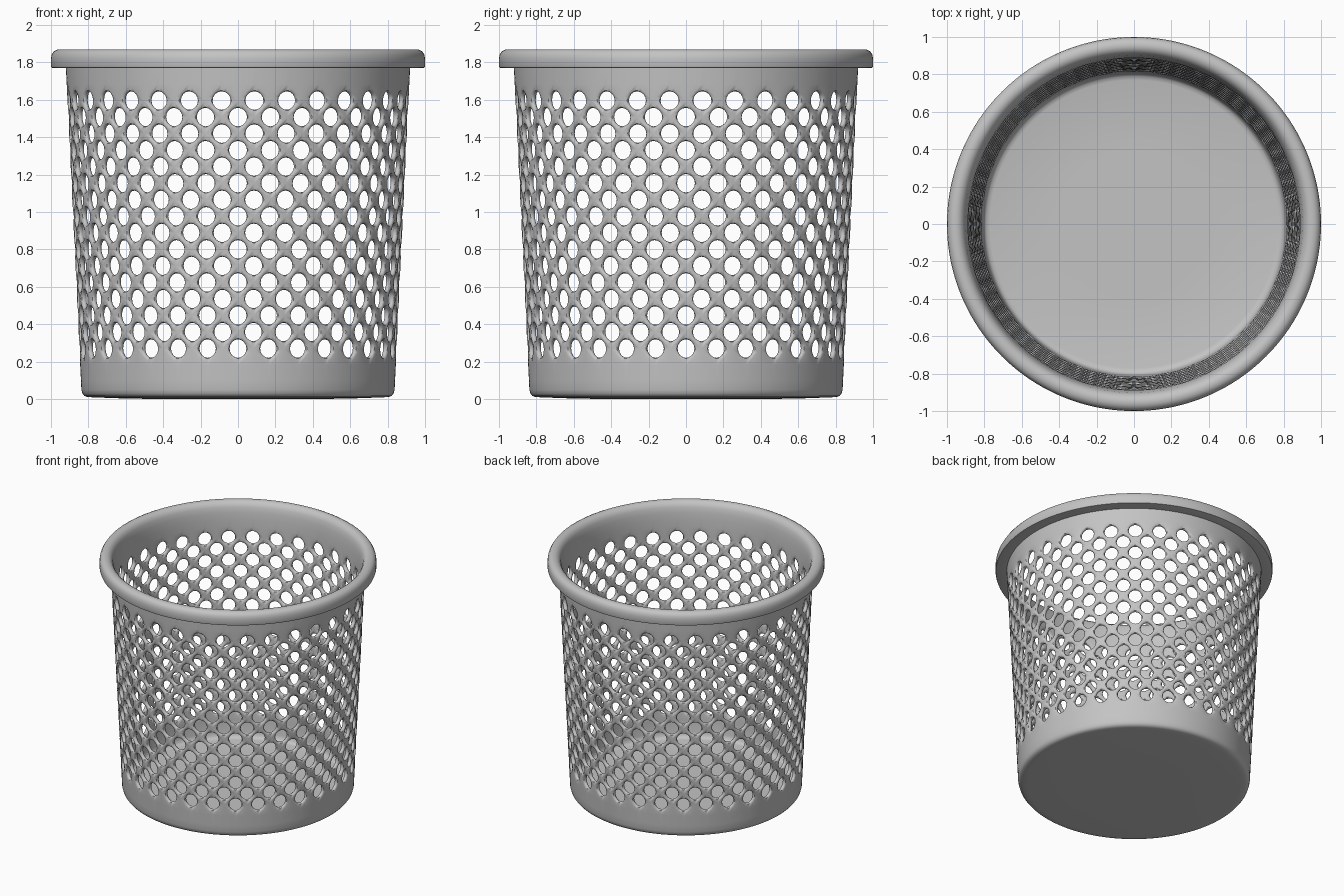
import bpy, bmesh, math

if "Cube" in bpy.data.objects:
    bpy.data.objects.remove(bpy.data.objects["Cube"])

COLS, ROWS, SUB = 32, 16, 4          # holes per row, rows, points per quarter hole
Z0, DZ = 0.27, 0.0884                # lowest row height, row spacing
HALF = math.pi / COLS                # half the angle between holes
THICK = 0.03
Z_LOW, Z_HIGH = Z0 - DZ, Z0 + ROWS * DZ
SEGS = COLS * 2 * SUB


def radius(z):
    return 0.835 + 0.085 * z / 1.77


bm = bmesh.new()


def vert(r, a, z):
    return bm.verts.new((r * math.cos(a), r * math.sin(a), z))


def wall(a, z, depth):
    return vert(radius(z) - depth, a, z)


def grid(rings, closed=True):
    """Join neighbouring rows of vertices with quads."""
    n = len(rings[0])
    for p, q in zip(rings, rings[1:]):
        for i in range(n if closed else n - 1):
            j = (i + 1) % n
            bm.faces.new((p[i], p[j], q[j], q[i]))


def diamond(k):
    """Point k on the outline of a diamond cell, in -1..1 units."""
    q, t = divmod(k, SUB)
    t /= SUB
    return [(1 - t, t), (-t, 1 - t), (t - 1, -t), (t, t - 1)][q]


def hole_cell(a, z):
    """One diamond of lattice with a round-edged hole through it."""
    n = 4 * SUB
    rings = []
    for scale, depth in [(None, 0), (1.09, 0.003), (1.0, 0.011),
                         (1.0, 0.019), (1.09, 0.027), (None, THICK)]:
        ring = []
        for k in range(n):
            if scale is None:
                u, v = diamond(k)
                ring.append(wall(a + u * HALF, z + v * DZ, depth))
            else:
                t = 2 * math.pi * k / n
                ring.append(wall(a + 0.0545 * scale * math.cos(t),
                                 z + 0.0495 * scale * math.sin(t), depth))
        rings.append(ring)
    grid(rings)


def lathe(profile):
    grid([[vert(r, -math.pi / 2 + 2 * math.pi * i / SEGS, z) for i in range(SEGS)]
          for r, z in profile])


def zigzag_fill(z_edge, z_row, shift):
    """Fill between the lattice's zigzag border and a straight ring."""
    for depth in (0, THICK):
        edge, ring = [], []
        for i in range(SEGS):
            a = -math.pi / 2 + shift + i * HALF / SUB
            t = (i % (2 * SUB)) / SUB
            s = 1 - abs(t - 1)
            edge.append(wall(a, z_edge + (z_row - z_edge) * s, depth))
            ring.append(wall(a, z_edge, depth))
        grid([edge, ring])


# perforated wall
for row in range(ROWS):
    for col in range(COLS):
        hole_cell(-math.pi / 2 + (2 * col + row % 2) * HALF, Z0 + row * DZ)
zigzag_fill(Z_LOW, Z0, 0)
zigzag_fill(Z_HIGH, Z0 + (ROWS - 1) * DZ, HALF)

# solid base band and floor, outside to inside
lathe([(radius(Z_LOW), Z_LOW), (radius(0.1), 0.1), (radius(0.05), 0.05),
       (0.832, 0.03), (0.822, 0.017), (0.805, 0.011), (0.77, 0.009),
       (0.6, 0.003), (0.4, 0.0), (0, 0.0)])
lathe([(0, 0.035), (0.4, 0.035), (0.77, 0.038), (0.79, 0.043), (0.802, 0.055),
       (radius(0.08) - THICK, 0.08), (radius(Z_LOW) - THICK, Z_LOW)])

# plain top band and rolled rim, outside to inside
lathe([(radius(Z_HIGH), Z_HIGH), (radius(1.77), 1.77), (0.99, 1.77), (0.997, 1.772),
       (1.0, 1.78), (1.0, 1.82), (0.996, 1.842), (0.985, 1.859), (0.968, 1.868),
       (0.95, 1.87), (0.932, 1.866), (0.915, 1.852), (0.903, 1.83),
       (0.895, 1.79), (radius(1.74) - THICK, 1.74), (radius(Z_HIGH) - THICK, Z_HIGH)])

bmesh.ops.remove_doubles(bm, verts=bm.verts[:], dist=0.0002)
bmesh.ops.recalc_face_normals(bm, faces=bm.faces[:])

mesh = bpy.data.meshes.new("waste_basket")
bm.to_mesh(mesh)
bm.free()
basket = bpy.data.objects.new("waste_basket", mesh)
bpy.context.collection.objects.link(basket)

grey = bpy.data.materials.new("plain grey plastic")
grey.diffuse_color = (0.55, 0.55, 0.55, 1)
grey.use_nodes = True
grey.node_tree.nodes["Principled BSDF"].inputs["Base Color"].default_value = grey.diffuse_color
mesh.materials.append(grey)

bpy.context.view_layer.objects.active = basket
basket.select_set(True)
bpy.ops.object.shade_smooth_by_angle(angle=math.radians(50))
